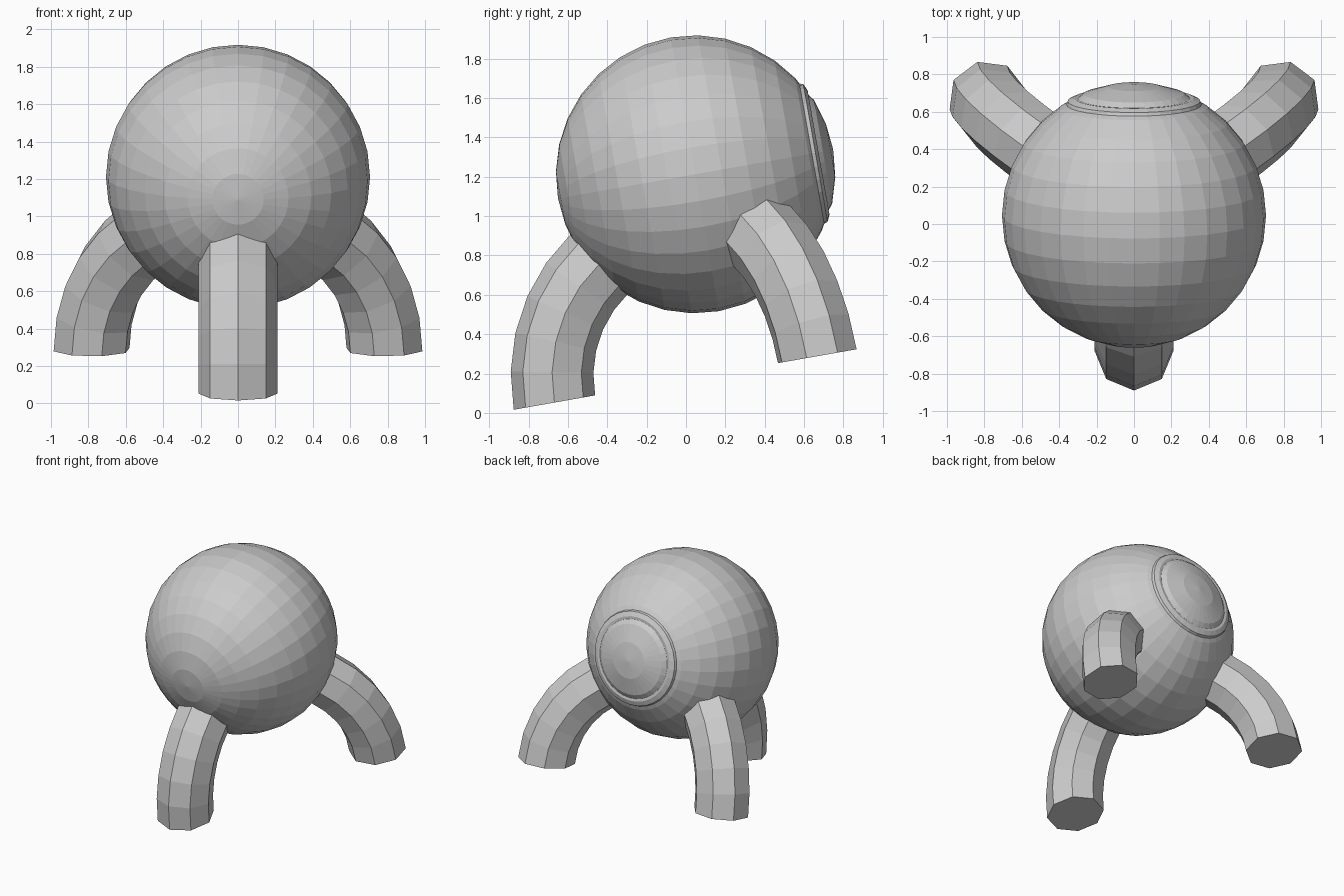
import bpy, bmesh, math
from mathutils import Matrix, Vector

if "Cube" in bpy.data.objects:
    bpy.data.objects.remove(bpy.data.objects["Cube"])

TILT = math.radians(10)
CENTRE = Vector((0, 0.045, 1.212))
POSE = Matrix.Translation(CENTRE) @ Matrix.Rotation(TILT, 4, 'X')

grey = bpy.data.materials.new("plain_grey")
grey.diffuse_color = (0.6, 0.6, 0.6, 1)
grey.use_nodes = True
grey.node_tree.nodes["Principled BSDF"].inputs["Base Color"].default_value = grey.diffuse_color


def finish(name, bm, matrix):
    bmesh.ops.recalc_face_normals(bm, faces=bm.faces)
    mesh = bpy.data.meshes.new(name)
    bm.to_mesh(mesh)
    bm.free()
    mesh.materials.append(grey)
    obj = bpy.data.objects.new(name, mesh)
    obj.matrix_world = matrix
    bpy.context.collection.objects.link(obj)


def loft(bm, rings, cap_start=True, cap_end=True):
    loops = [[bm.verts.new(p) for p in ring] for ring in rings]
    n = len(loops[0])
    for a, b in zip(loops, loops[1:]):
        for i in range(n):
            j = (i + 1) % n
            bm.faces.new((a[i], a[j], b[j], b[i]))
    if cap_start:
        bm.faces.new(loops[0])
    if cap_end:
        bm.faces.new(loops[-1])


# Round body, poles facing front and back
bm = bmesh.new()
bmesh.ops.create_uvsphere(bm, u_segments=32, v_segments=16, radius=0.706)
bmesh.ops.rotate(bm, verts=bm.verts, matrix=Matrix.Rotation(math.radians(90), 3, 'X'))
finish("body", bm, POSE)

# Shallow raised lens on the back pole
profile = [(0.37, 0.58), (0.355, 0.622), (0.32, 0.638), (0.3, 0.636),
           (0.268, 0.661), (0.138, 0.7), (0.01, 0.713)]
bm = bmesh.new()
loft(bm, [[(r * math.cos(k * math.tau / 32), d, r * math.sin(k * math.tau / 32))
           for k in range(32)] for r, d in profile])
finish("back_lens", bm, POSE)

# Three curved eight-sided legs, swept along an arc
BEND, THICK = 0.79, 0.21
ARC_Y, ARC_Z = -0.114, -1.018
rings = []
for s in range(7):
    a = math.radians(11.25 * s)
    ring = []
    for k in range(8):
        t = k * math.tau / 8
        reach = BEND + THICK * math.cos(t)
        ring.append((THICK * math.sin(t),
                     ARC_Y - reach * math.cos(a),
                     ARC_Z + reach * math.sin(a)))
    rings.append(ring)
for name, turn in (("front_leg", 0), ("right_leg", 120), ("left_leg", 240)):
    bm = bmesh.new()
    loft(bm, rings)
    finish(name, bm, POSE @ Matrix.Rotation(math.radians(turn), 4, 'Z'))
